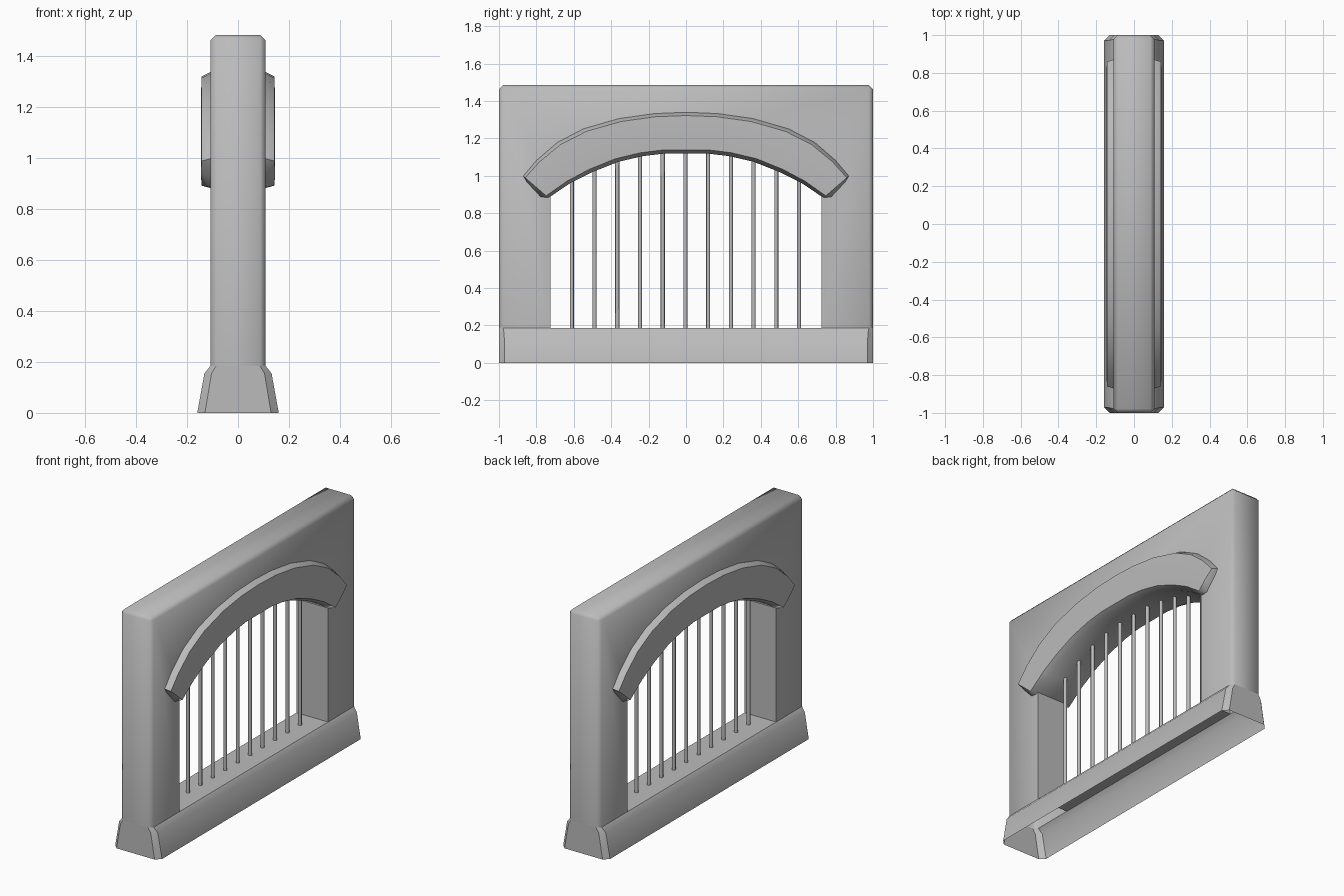
import bpy, bmesh, math

cube = bpy.data.objects.get("Cube")
if cube:
    bpy.data.objects.remove(cube, do_unlink=True)

# Single stone grey
GREY = (0.5, 0.5, 0.5, 1.0)
stone = bpy.data.materials.new("stone_grey")
stone.use_nodes = True
stone.diffuse_color = GREY
bsdf = next(n for n in stone.node_tree.nodes if n.type == 'BSDF_PRINCIPLED')
bsdf.inputs["Base Color"].default_value = GREY

HALF_WALL = 0.108    # half thickness
FLOOR = 0.185        # top of the plinth
TOP = 1.485
OPENING = 0.725      # half width of the opening
CHAMFER = 0.022


def finish(name, bm, angle):
    bmesh.ops.recalc_face_normals(bm, faces=bm.faces)
    mesh = bpy.data.meshes.new(name)
    bm.to_mesh(mesh)
    bm.free()
    obj = bpy.data.objects.new(name, mesh)
    bpy.context.collection.objects.link(obj)
    mesh.materials.append(stone)
    bpy.ops.object.select_all(action='DESELECT')
    obj.select_set(True)
    bpy.context.view_layer.objects.active = obj
    bpy.ops.object.shade_smooth_by_angle(angle=math.radians(angle))
    return obj


def mirrored(half):
    """Full left-to-right run from points that start at the centre."""
    return [(-y, z) for y, z in reversed(half[1:])] + half


def bridge(bm, a, b):
    n = len(a)
    for i in range(n):
        bm.faces.new((a[i], a[(i + 1) % n], b[(i + 1) % n], b[i]))


# Arch lines: upper and lower edge of the moulding, from the crown outwards
outer = mirrored([(0, 1.342), (0.17, 1.335), (0.36, 1.308), (0.55, 1.253),
                  (0.69, 1.18), (0.80, 1.085), (0.872, 1.0), (0.857, 0.973)])
inner = mirrored([(0, 1.118), (0.12, 1.118), (0.23, 1.105), (0.36, 1.075),
                  (0.50, 1.02), (0.62, 0.96), (0.735, 0.882), (0.77, 0.88)])

# Wall: an outline with an arched opening, open underneath
bm = bmesh.new()
arch = [(y, z + 0.03) for y, z in inner if abs(y) < 0.7]
outline = ([(-1, FLOOR), (-1, TOP), (1, TOP), (1, FLOOR), (OPENING, FLOOR), (OPENING, 0.95)]
           + arch[::-1] + [(-OPENING, 0.95), (-OPENING, FLOOR)])
face = bm.faces.new([bm.verts.new((-HALF_WALL, y, z)) for y, z in outline])
ext = bmesh.ops.extrude_face_region(bm, geom=[face], use_keep_orig=True)
bmesh.ops.translate(bm, vec=(2 * HALF_WALL, 0, 0),
                    verts=[v for v in ext["geom"] if isinstance(v, bmesh.types.BMVert)])
feet = [f for f in bm.faces if all(abs(v.co.z - FLOOR) < 1e-4 for v in f.verts)]
bmesh.ops.delete(bm, geom=feet, context='FACES_ONLY')
rim = [e for e in bm.edges
       if all(abs(v.co.y) > 0.99 for v in e.verts) or all(v.co.z > TOP - 0.01 for v in e.verts)]
rim = [e for e in rim if not all(abs(v.co.z - FLOOR) < 1e-4 for v in e.verts)]
bmesh.ops.bevel(bm, geom=rim, offset=CHAMFER, segments=1, affect='EDGES', profile=0.5)
finish("arched_wall", bm, 50)

# Plinth: flared hollow skirt with cut corners
bm = bmesh.new()
rings = []
for hx, z, c in ((0.16, 0, 0.03), (0.132, 0.155, 0.028), (HALF_WALL, FLOOR, CHAMFER)):
    corner = [(hx, 1 - c), (hx - c, 1)]
    pts = corner + [(-x, y) for x, y in corner[::-1]]
    pts += [(-x, -y) for x, y in pts]
    rings.append([bm.verts.new((x, y, z)) for x, y in pts])
for low, high in zip(rings, rings[1:]):
    bridge(bm, low, high)
finish("plinth", bm, 40)

# Sill between the pillars
bm = bmesh.new()
bm.faces.new([bm.verts.new((x * HALF_WALL, y * OPENING, FLOOR))
              for x, y in ((-1, -1), (1, -1), (1, 1), (-1, 1))])
finish("sill", bm, 30)

# Arch moulding: bevelled section swept through the wall, with tapered ends
bm = bmesh.new()
sections = []
last = len(outer) - 1
for i, ((yo, zo), (yi, zi)) in enumerate(zip(outer, inner)):
    depth = 0.115 if i in (0, last) else 0.143
    section = []
    for side in (1, -1):
        steps = ((0.0, 0.72), (0.09, 1.0), (0.5, 1.02), (0.91, 1.0), (1.0, 0.72))
        for t, d in steps[::side]:
            section.append(bm.verts.new((side * depth * d, yo + (yi - yo) * t,
                                         zo + (zi - zo) * t)))
    sections.append(section)
for a, b in zip(sections, sections[1:]):
    bridge(bm, a, b)
bm.faces.new(sections[0])
bm.faces.new(sections[-1])
finish("arch_moulding", bm, 50)

# Upright bars
bm = bmesh.new()
for i in range(-5, 6):
    y = i * 0.1215 - 0.003
    top = 1.16 - 0.4 * y * y
    made = bmesh.ops.create_cone(bm, cap_ends=True, segments=8, radius1=0.011, radius2=0.011,
                                 depth=top - FLOOR + 0.01)
    bmesh.ops.translate(bm, vec=(0, y, (top + FLOOR - 0.01) / 2), verts=made["verts"])
finish("upright_bars", bm, 50)
